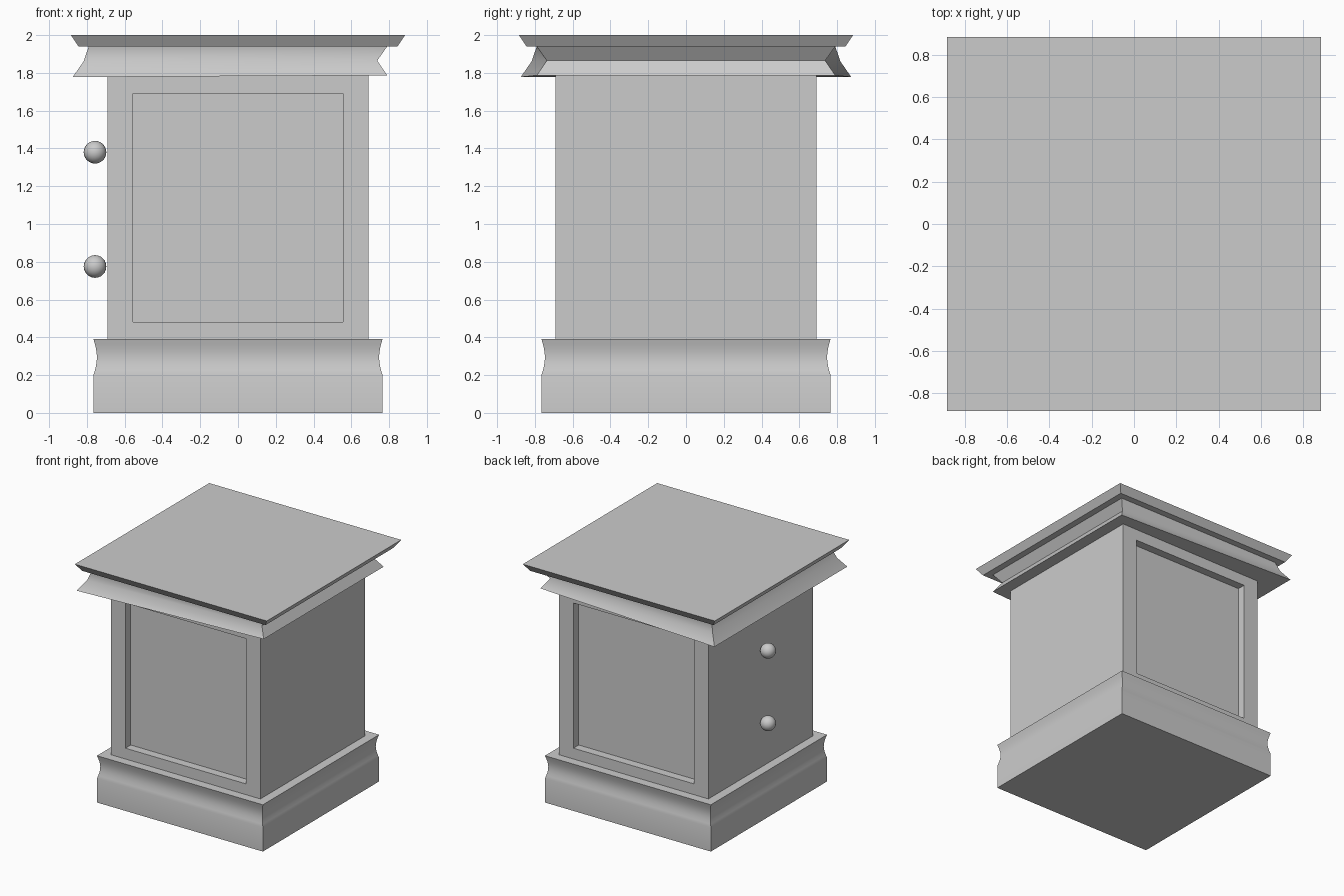
import bpy, bmesh, math

if "Cube" in bpy.data.objects:
    bpy.data.objects.remove(bpy.data.objects["Cube"])


def finish(name, bm, smooth=0):
    bmesh.ops.recalc_face_normals(bm, faces=bm.faces[:])
    mesh = bpy.data.meshes.new(name)
    bm.to_mesh(mesh)
    bm.free()
    ob = bpy.data.objects.new(name, mesh)
    bpy.context.collection.objects.link(ob)
    if smooth:
        bpy.ops.object.select_all(action='DESELECT')
        ob.select_set(True)
        bpy.context.view_layer.objects.active = ob
        bpy.ops.object.shade_smooth_by_angle(angle=math.radians(smooth))
    return ob


def square_loft(name, levels, smooth=0):
    """Stack rectangles: each level is (left half size, right half size, z left, z right)."""
    bm = bmesh.new()
    rings = []
    for l, r, zl, zr in levels:
        corners = [(-l, -l, zl), (r, -r, zr), (r, r, zr), (-l, l, zl)]
        rings.append([bm.verts.new(c) for c in corners])
    for a, b in zip(rings, rings[1:]):
        for i in range(4):
            j = (i + 1) % 4
            bm.faces.new((a[i], a[j], b[j], b[i]))
    bm.faces.new(rings[0])
    bm.faces.new(rings[-1])
    return finish(name, bm, smooth)


def even(*profile):
    return [(s, s, z, z) for s, z in profile]


# Plinth with a shallow cove above a straight skirt
cove = [(0.765 - 0.018 * math.sin(math.pi * i / 8), 0.2 + 0.19 * i / 8) for i in range(9)]
square_loft("plinth", even((0.765, 0), *cove), 35)

# Cabinet body with recessed panels on front and back
H, PX, Z0, Z1, DEPTH = 0.69, 0.555, 0.48, 1.69, 0.07
body = square_loft("cabinet_body", even((H, 0.38), (H, 1.79)))
bm = bmesh.new()
bm.from_mesh(body.data)
for side in (-1, 1):
    face = next(f for f in bm.faces if f.normal.y * side > 0.9)
    bmesh.ops.inset_region(bm, faces=[face], thickness=0.05)
    for v in face.verts:
        v.co.x = math.copysign(PX, v.co.x)
        v.co.y = side * H
        v.co.z = Z1 if v.co.z > 1 else Z0
    inner = bmesh.ops.extrude_face_region(bm, geom=[face])
    for v in (g for g in inner["geom"] if isinstance(g, bmesh.types.BMVert)):
        v.co.y = side * (H - DEPTH)
    if face.is_valid:
        bmesh.ops.delete(bm, geom=[face], context='FACES_ONLY')
bmesh.ops.recalc_face_normals(bm, faces=bm.faces[:])
bm.to_mesh(body.data)
bm.free()

# Crown moulding: flared at the left, pinched at the right
square_loft("crown_moulding", [
    (0.875, 0.79, 1.778, 1.787),
    (0.818, 0.737, 1.86, 1.865),
    (0.79, 0.79, 1.94, 1.94)], 50)

# Top slab with a sloping edge
square_loft("top_slab", even((0.845, 1.94), (0.885, 2.0)))

# Round knobs on the left side
for label, z in (("upper", 1.38), ("lower", 0.775)):
    bm = bmesh.new()
    bmesh.ops.create_uvsphere(bm, u_segments=20, v_segments=12, radius=0.06)
    knob = finish(label + "_knob", bm, 40)
    knob.location = (-0.757, 0, z)
